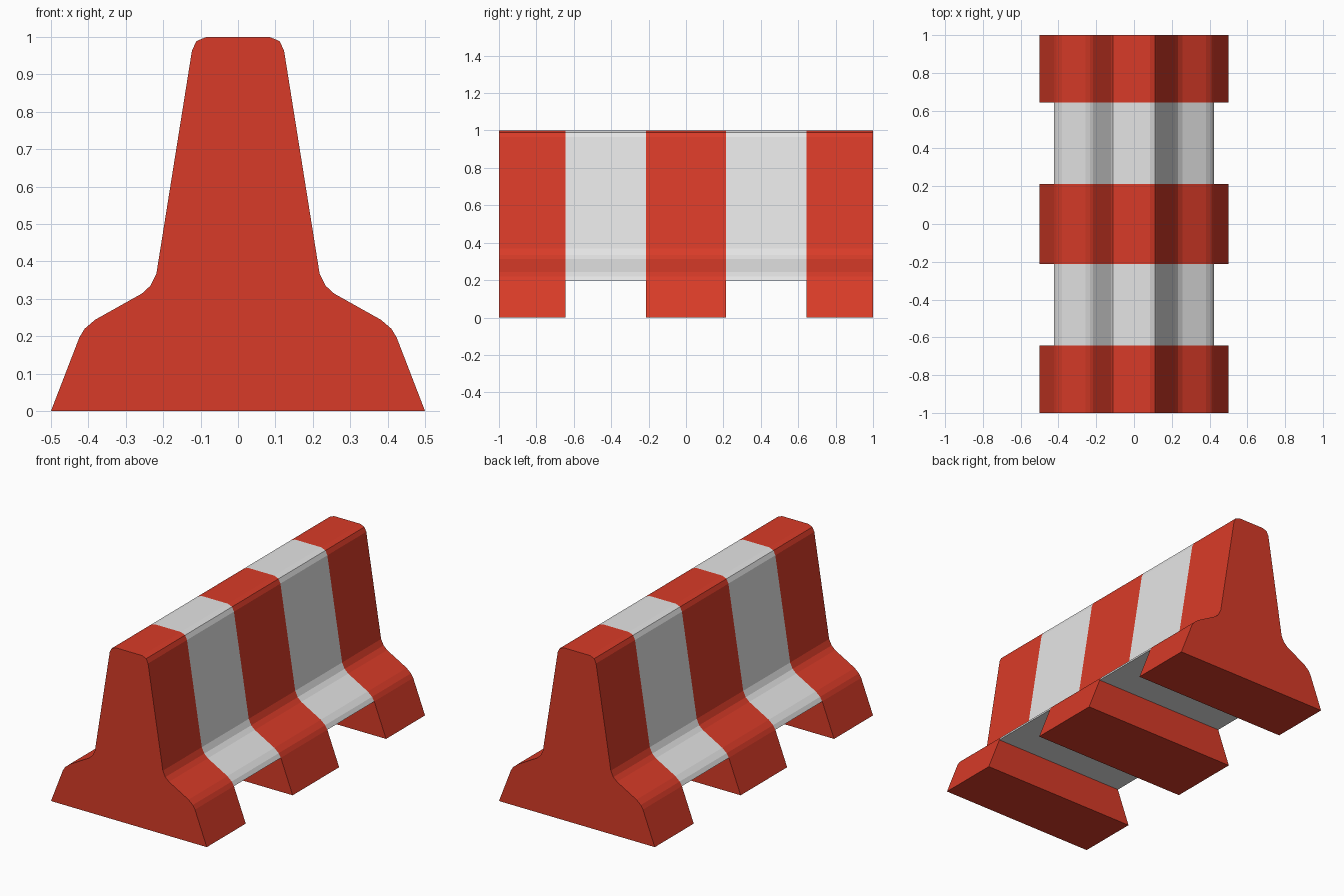
import bpy
import bmesh

cube = bpy.data.objects.get("Cube")
if cube:
    bpy.data.objects.remove(cube, do_unlink=True)


def make_material(name, rgb):
    mat = bpy.data.materials.new(name)
    mat.use_nodes = True
    mat.diffuse_color = (*rgb, 1)
    mat.node_tree.nodes["Principled BSDF"].inputs["Base Color"].default_value = (*rgb, 1)
    return mat


red = make_material("barrier red", (0.69, 0.044, 0.021))
white = make_material("barrier white", (0.78, 0.78, 0.78))

# Right half of the barrier cross-section (x, z), from the shoulder up
SHOULDER = [(0.424, 0.197), (0.41, 0.22), (0.382, 0.244), (0.257, 0.314),
            (0.234, 0.335), (0.218, 0.368), (0.123, 0.964), (0.111, 0.989),
            (0.084, 1.0)]
FOOT = [(0.5, 0.0)] + SHOULDER


def extrude_section(name, half, y0, y1, mat, caps):
    """Mirror the half profile and sweep it from y0 to y1."""
    outline = half + [(-x, z) for x, z in reversed(half)]
    bm = bmesh.new()
    front = [bm.verts.new((x, y0, z)) for x, z in outline]
    back = [bm.verts.new((x, y1, z)) for x, z in outline]
    n = len(outline)
    for i in range(n):
        j = (i + 1) % n
        bm.faces.new((front[i], back[i], back[j], front[j]))
    if caps:
        bm.faces.new(front)
        bm.faces.new(back[::-1])
    # side faces wind outward when the cap faces do
    for f in bm.faces:
        f.normal_update()
        mid = f.calc_center_median()
        if abs(f.normal.y) > 0.9:
            outward = f.normal.y * (mid.y - (y0 + y1) / 2) > 0
        elif abs(mid.x) < 1e-4:
            outward = f.normal.z * (mid.z - 0.5) > 0
        else:
            outward = f.normal.x * mid.x > 0
        if not outward:
            f.normal_flip()
    mesh = bpy.data.meshes.new(name)
    bm.to_mesh(mesh)
    bm.free()
    mesh.materials.append(mat)
    obj = bpy.data.objects.new(name, mesh)
    bpy.context.collection.objects.link(obj)
    return obj


INNER, OUTER = 0.213, 0.643

# Red blocks that reach the floor
extrude_section("front_red_block", FOOT, -1, -OUTER, red, True)
extrude_section("middle_red_block", FOOT, -INNER, INNER, red, True)
extrude_section("back_red_block", FOOT, OUTER, 1, red, True)

# Raised white spans, open where they meet the blocks
extrude_section("front_white_span", SHOULDER, -OUTER, -INNER, white, False)
extrude_section("back_white_span", SHOULDER, INNER, OUTER, white, False)
